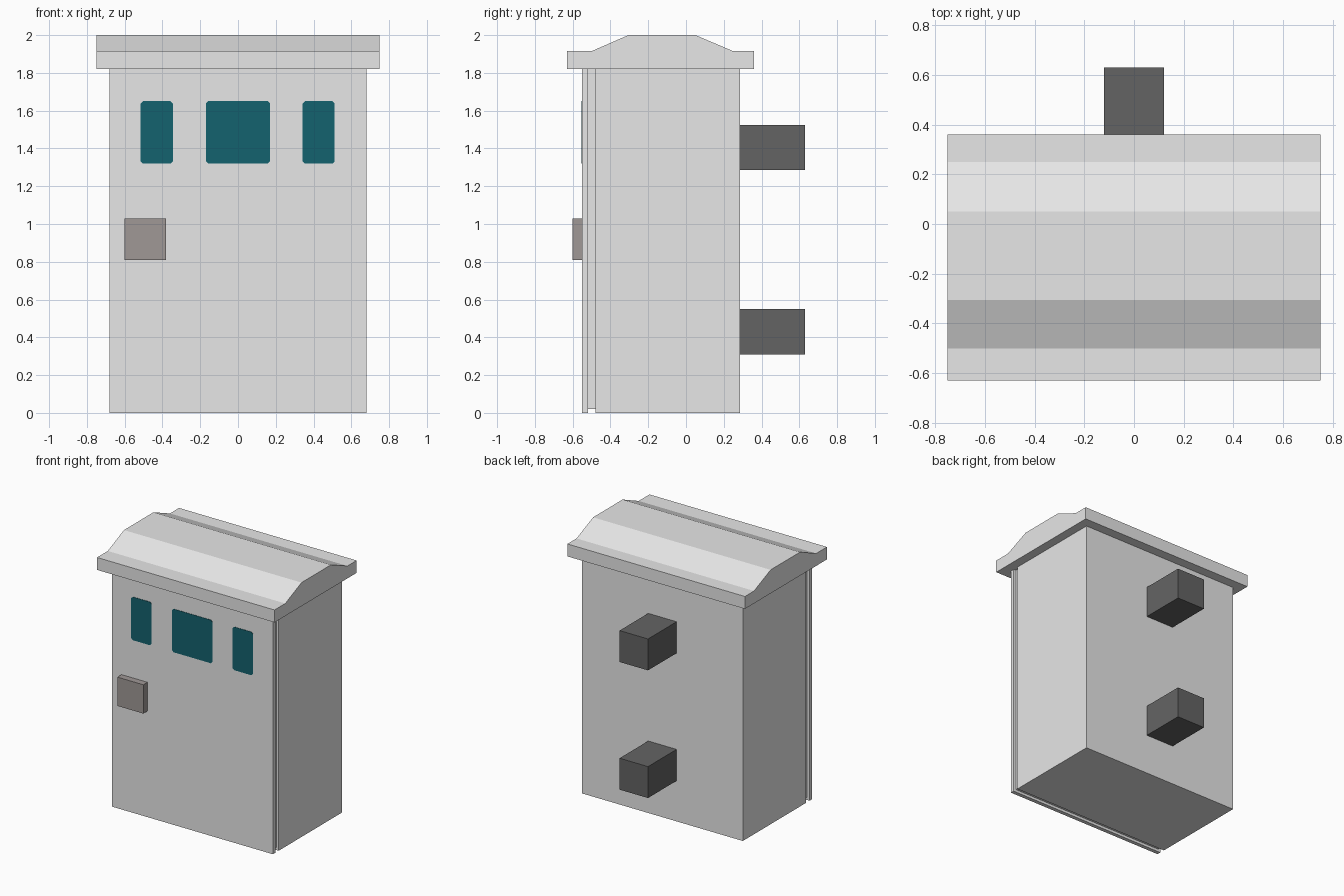
import bpy, bmesh

if "Cube" in bpy.data.objects:
    bpy.data.objects.remove(bpy.data.objects["Cube"])


def material(name, rgb):
    m = bpy.data.materials.new(name)
    m.diffuse_color = (*rgb, 1)
    m.use_nodes = True
    m.node_tree.nodes["Principled BSDF"].inputs["Base Color"].default_value = m.diffuse_color
    return m


PALE = material("pale_grey", (0.8, 0.8, 0.8))
DARK = material("dark_grey", (0.127, 0.127, 0.127))
WARM = material("warm_grey", (0.348, 0.316, 0.305))
TEAL = material("teal_glass", (0.007, 0.122, 0.156))


def prism(name, outline, lo, hi, axis, mat):
    """Extrude an outline along x (outline in y, z) or y (outline in x, z)."""
    bm = bmesh.new()
    place = (lambda a, b, d: (d, a, b)) if axis == "x" else (lambda a, b, d: (a, d, b))
    face = bm.faces.new([bm.verts.new(place(a, b, lo)) for a, b in outline])
    ext = bmesh.ops.extrude_face_region(bm, geom=[face])
    moved = [v for v in ext["geom"] if isinstance(v, bmesh.types.BMVert)]
    shift = (hi - lo, 0, 0) if axis == "x" else (0, hi - lo, 0)
    bmesh.ops.translate(bm, verts=moved, vec=shift)
    bmesh.ops.recalc_face_normals(bm, faces=bm.faces)
    me = bpy.data.meshes.new(name)
    bm.to_mesh(me)
    bm.free()
    me.materials.append(mat)
    ob = bpy.data.objects.new(name, me)
    bpy.context.collection.objects.link(ob)
    return ob


def box(name, x, y, z, mat):
    return prism(name, [(x[0], z[0]), (x[1], z[0]), (x[1], z[1]), (x[0], z[1])],
                 y[0], y[1], "y", mat)


# Cabinet, recessed seal and full-height door
box("cabinet_body", (-0.68, 0.68), (-0.48, 0.285), (0, 1.82), PALE)
box("door_seal", (-0.66, 0.66), (-0.52, -0.48), (0.02, 1.82), PALE)
box("door", (-0.68, 0.68), (-0.55, -0.52), (0, 1.82), PALE)

# Overhanging roof with a raised centre
prism("roof", [(-0.63, 1.82), (0.36, 1.82), (0.36, 1.915), (0.25, 1.915),
               (0.05, 2.0), (-0.305, 2.0), (-0.50, 1.915), (-0.63, 1.915)],
      -0.75, 0.75, "x", PALE)

# Door handle block
box("handle", (-0.60, -0.38), (-0.60, -0.55), (0.81, 1.03), WARM)

# Windows: thin plates with clipped corners
c, z0, z1 = 0.012, 1.32, 1.65
for name, x0, x1 in (("left_window", -0.515, -0.345),
                     ("middle_window", -0.17, 0.17),
                     ("right_window", 0.342, 0.512)):
    prism(name, [(x0 + c, z0), (x1 - c, z0), (x1, z0 + c), (x1, z1 - c),
                 (x1 - c, z1), (x0 + c, z1), (x0, z1 - c), (x0, z0 + c)],
          -0.553, -0.549, "y", TEAL)

# Rear mounting blocks
for name, z in (("lower_mount", 0.31), ("upper_mount", 1.285)):
    box(name, (-0.12, 0.12), (0.285, 0.63), (z, z + 0.24), DARK)
